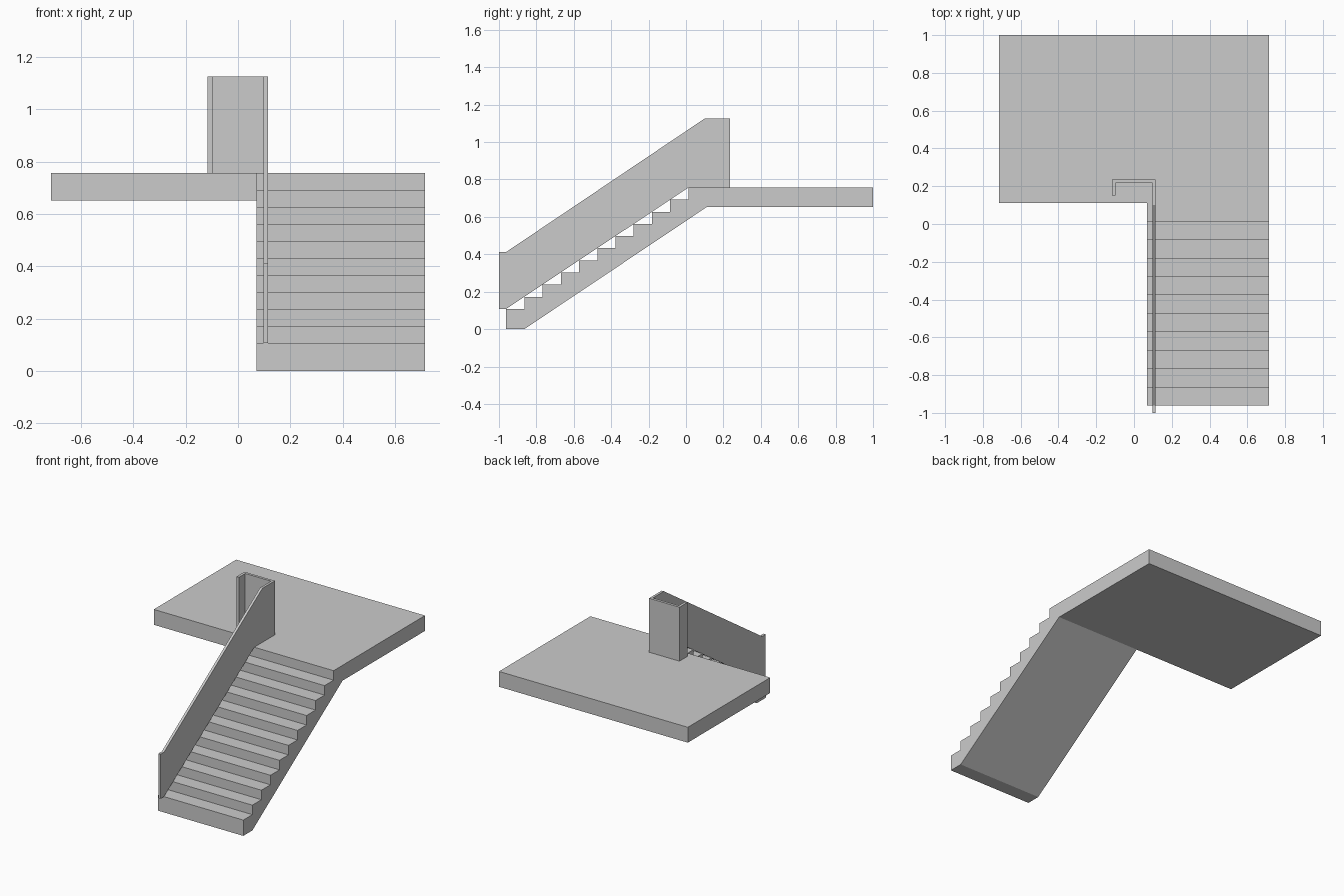
import bpy, bmesh
from mathutils import Vector

if "Cube" in bpy.data.objects:
    bpy.data.objects.remove(bpy.data.objects["Cube"])


def prism(name, pts, lo, hi, place, open_edge=None):
    """Extrude a closed profile from lo to hi; one side face may be left open."""
    bm = bmesh.new()
    a = [bm.verts.new(place(p, lo)) for p in pts]
    b = [bm.verts.new(place(p, hi)) for p in pts]
    bm.faces.new(a)
    bm.faces.new(b[::-1])
    n = len(pts)
    for i in range(n):
        if i != open_edge:
            j = (i + 1) % n
            bm.faces.new((a[j], a[i], b[i], b[j]))
    # Orient the whole shell outward
    bmesh.ops.recalc_face_normals(bm, faces=bm.faces[:])
    top = max(bm.faces, key=lambda f: (f.calc_center_median() @ Vector((1, 0, 0)))
              if axis_x(place) else f.calc_center_median().z)
    axis = Vector((1, 0, 0)) if axis_x(place) else Vector((0, 0, 1))
    if top.normal.dot(axis) < 0:
        bmesh.ops.reverse_faces(bm, faces=bm.faces[:])
    me = bpy.data.meshes.new(name)
    bm.to_mesh(me)
    bm.free()
    ob = bpy.data.objects.new(name, me)
    bpy.context.collection.objects.link(ob)
    return ob


def along_x(p, t):
    return (t, p[0], p[1])


def along_z(p, t):
    return (p[0], p[1], t)


def axis_x(place):
    return place is along_x


W, INNER = 0.714, 0.07            # half width, inner side of the flight
JOIN, TOP, UNDER = 0.11, 0.757, 0.652
Y0, Z0, STEPS = -0.962, 0.108, 10
RUN, RISE = 0.0975, (TOP - Z0) / STEPS

# Landing slab, open where the flight meets it
prism("landing", [(INNER, JOIN), (W, JOIN), (W, 1), (-W, 1), (-W, JOIN)],
      UNDER, TOP, along_z, open_edge=0)

# Stair flight: sloped underside and stepped top
profile = [(JOIN, TOP), (JOIN, UNDER), (Y0 + RUN, 0), (Y0, 0)]
for i in range(STEPS + 1):
    y, z = Y0 + i * RUN, Z0 + i * RISE
    if i:
        profile.append((y, z - RISE))
    profile.append((y, z))
prism("stair_flight", profile, INNER, W, along_x, open_edge=0)

# Solid balustrade resting on the step noses
R0, R1, BACK, T = 0.097, 0.114, 0.236, 0.018
HIGH = 1.126
prism("balustrade",
      [(-1, Z0), (Y0, Z0), (Y0 + STEPS * RUN, TOP), (BACK, TOP),
       (BACK, HIGH), (0.10, HIGH), (Y0, 0.412), (-1, 0.412)],
      R0, R1, along_x)

# Return of the balustrade on the landing: back panel and short leg
L = -0.116
prism("balustrade_return",
      [(R0, BACK), (L, BACK), (L, 0.15), (L + T, 0.15), (L + T, BACK - T), (R0, BACK - T)],
      TOP, HIGH, along_z)
